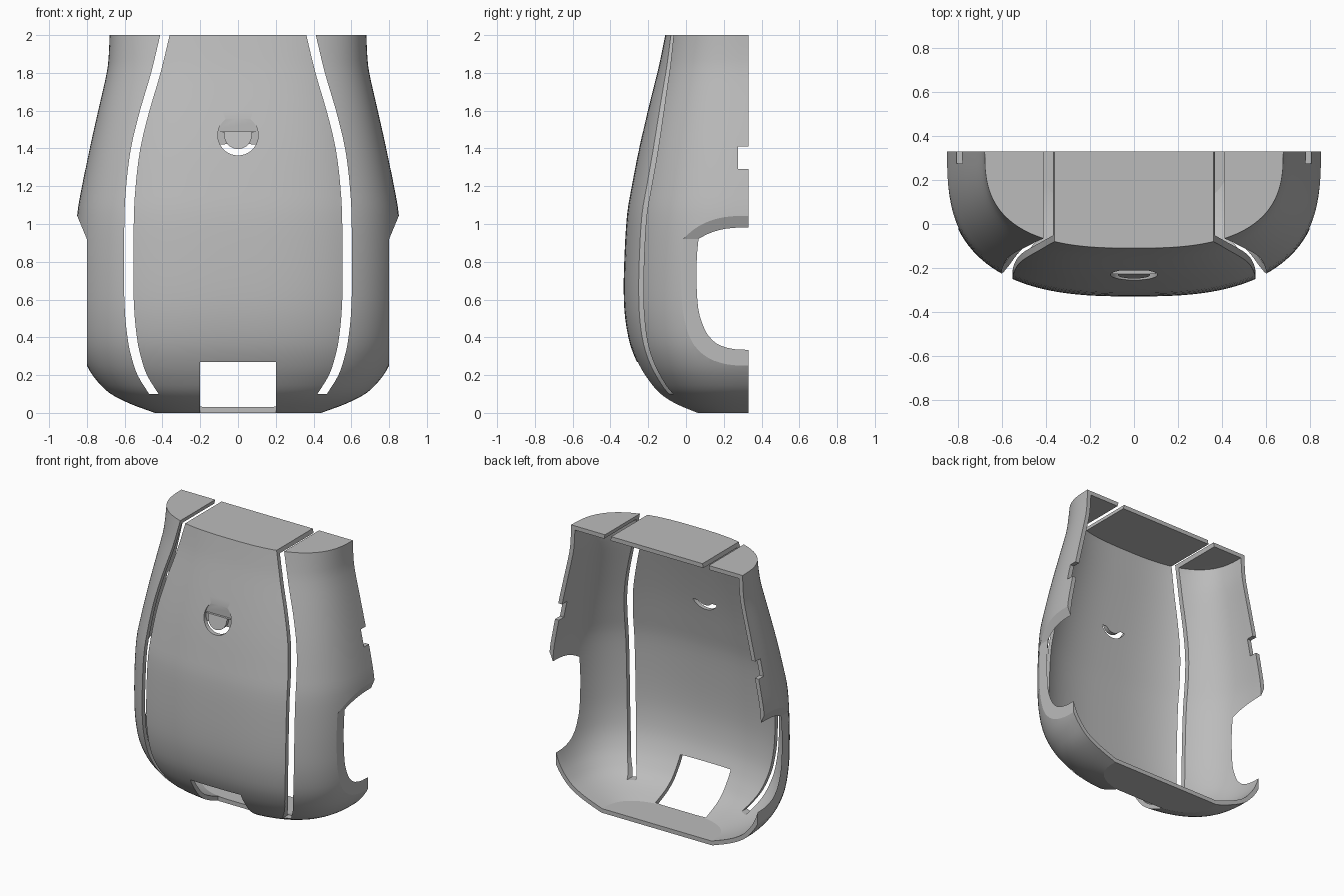
import bpy
import bmesh
import math

cube = bpy.data.objects.get("Cube")
if cube:
    bpy.data.objects.remove(cube, do_unlink=True)

BACK = 0.33        # open rear plane
WALL = 0.03        # shell thickness
POWER = 2 / 2.75   # rounded-box cross-section
SEGMENTS = 64


def material(name, color):
    mat = bpy.data.materials.new(name)
    mat.use_nodes = True
    mat.diffuse_color = color
    mat.node_tree.nodes["Principled BSDF"].inputs["Base Color"].default_value = color
    return mat


def face_outward(bm):
    bmesh.ops.recalc_face_normals(bm, faces=bm.faces)
    if bm.calc_volume(signed=True) < 0:
        bmesh.ops.reverse_faces(bm, faces=bm.faces)
    bm.normal_update()


def make_object(name, bm):
    mesh = bpy.data.meshes.new(name)
    bm.to_mesh(mesh)
    bm.free()
    obj = bpy.data.objects.new(name, mesh)
    bpy.context.collection.objects.link(obj)
    return obj


def smooth_path(points, steps):
    """Catmull-Rom curve through the given tuples."""
    ends = [points[0]] + points + [points[-1]]
    path = []
    for a, b, c, d in zip(ends, ends[1:], ends[2:], ends[3:]):
        for i in range(steps):
            t = i / steps
            path.append(tuple(
                q + t * ((r - p) + t * ((2 * p - 5 * q + 4 * r - s)
                + t * (3 * q - p - 3 * r + s))) / 2
                for p, q, r, s in zip(a, b, c, d)))
    return path + [points[-1]]


def body(name, levels, extension, inset):
    """Closed loft; extension lengthens it rearward, inset shrinks it evenly."""
    bm = bmesh.new()
    rings = []
    for z, width, front in smooth_path(levels, 3):
        section = []
        for i in range(SEGMENTS + 1):
            t = math.pi * i / SEGMENTS
            c, s = math.cos(t), math.sin(t) if 0 < i < SEGMENTS else 0
            section.append((math.copysign(width * abs(c) ** POWER, c),
                            BACK - (BACK - front) * s ** POWER))
        if extension:
            section = [(width, BACK + extension)] + section + [(-width, BACK + extension)]
        rings.append([bm.verts.new((x, y, z)) for x, y in section])
    for low, high in zip(rings, rings[1:]):
        for i in range(len(low) - 1):
            bm.faces.new((low[i], low[i + 1], high[i + 1], high[i]))
    bm.faces.new(rings[0])
    bm.faces.new(rings[-1])
    bm.faces.new([r[0] for r in rings] + [r[-1] for r in reversed(rings)])
    face_outward(bm)
    if inset:
        moved = [v.co - v.normal * inset * v.calc_shell_factor() for v in bm.verts]
        for v, co in zip(bm.verts, moved):
            v.co = co
    return make_object(name, bm)


def prism(name, outline, y0, y1):
    """Solid with an (x, z) outline, running from y0 to y1."""
    bm = bmesh.new()
    near = [bm.verts.new((x, y0, z)) for x, z in outline]
    far = [bm.verts.new((x, y1, z)) for x, z in outline]
    bm.faces.new(near)
    bm.faces.new(far)
    for i in range(len(near)):
        j = (i + 1) % len(near)
        bm.faces.new((near[i], near[j], far[j], far[i]))
    face_outward(bm)
    return make_object(name, bm)


def box(name, x0, x1, y0, y1, z0, z1):
    return prism(name, [(x0, z0), (x1, z0), (x1, z1), (x0, z1)], y0, y1)


def arc(radius, start, end, count=32):
    angles = [math.radians(start + (end - start) * i / count) for i in range(count + 1)]
    return [(radius * math.cos(a), 1.47 + radius * math.sin(a)) for a in angles]


# Shell body and the cavity inside it: height, half width, front depth
levels = [(0, .44, .05), (.05, .575, -.065), (.105, .68, -.145), (.17, .747, -.2),
          (.25, .8, -.25), (.36, .838, -.295), (.5, .855, -.322), (.65, .86, -.33),
          (.85, .86, -.325), (1.05, .851, -.312), (1.2, .826, -.287), (1.4, .785, -.248),
          (1.6, .74, -.202), (1.8, .695, -.152), (1.9, .684, -.13), (2, .68, -.11)]
shell = body("case_shell", levels, 0, 0)
cutters = [body("cavity_cutter", levels, .15, WALL)]

# Front port and floor notch
cutters.append(box("port_cutter", -.2, .2, -1, .06, -.1, .27))

# Long curved slots, flat side cuts and small rear notches
slot_path = smooth_path([(.1, .445), (.2, .507), (.3, .54), (.4, .56), (.6, .577), (1, .577),
                         (1.2, .567), (1.4, .542), (1.6, .494), (1.8, .435), (2, .387)], 3)
slot_path.append((2.1, .387))
for side in (-1, 1):
    slot = [(side * (x - .025), z) for z, x in slot_path]
    slot += [(side * (x + .025), z) for z, x in reversed(slot_path)]
    cutters.append(prism("slot_cutter", slot, -1, 1))
    flat = [(.8, -.2), (.8, .92), (.85, 1.04), (1, 1.4), (1.3, 1.4), (1.3, -.2)]
    cutters.append(prism("side_cutter", [(side * x, z) for x, z in flat], -1, 1))
    cutters.append(box("notch_cutter", side * .6, side * 1.2, .275, 1, 1.29, 1.41))

# Round loop recess, which breaks through at its lower edge
cutters.append(prism("loop_cutter", arc(.107, -191, 11) + arc(.073, 11, -191), -1, -.212))
cutters.append(prism("loop_top_cutter", arc(.107, 10.5, 169.5), -1, -.212))

for cutter in cutters:
    cutter.hide_render = True
    mod = shell.modifiers.new(cutter.name, 'BOOLEAN')
    mod.operation = 'DIFFERENCE'
    mod.solver = 'EXACT'
    mod.object = cutter

# Bake the cuts and remove the cutters
bpy.context.view_layer.update()
final = bpy.data.meshes.new_from_object(
    shell.evaluated_get(bpy.context.evaluated_depsgraph_get()))
shell.modifiers.clear()
shell.data = final
for cutter in cutters:
    bpy.data.objects.remove(cutter, do_unlink=True)

final.materials.clear()
final.materials.append(material("plain_grey", (.5, .5, .5, 1)))
bpy.ops.object.select_all(action='DESELECT')
shell.select_set(True)
bpy.context.view_layer.objects.active = shell
bpy.ops.object.shade_smooth_by_angle(angle=math.radians(18))
